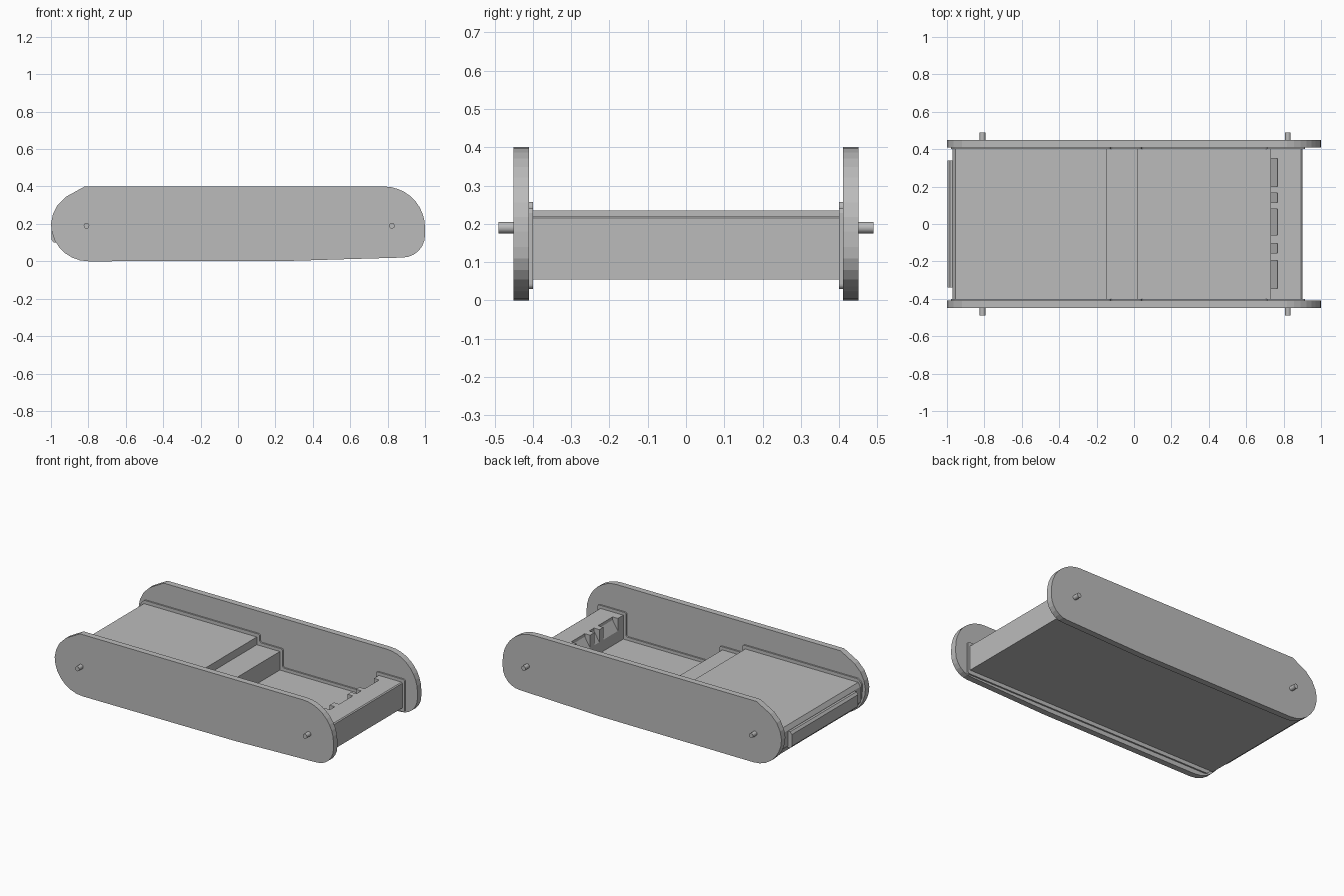
import bpy, bmesh, math

cube = bpy.data.objects.get("Cube")
if cube:
    bpy.data.objects.remove(cube, do_unlink=True)

grey = bpy.data.materials.new("plain grey")
grey.use_nodes = True
grey.diffuse_color = (0.5, 0.5, 0.5, 1)
grey.node_tree.nodes["Principled BSDF"].inputs["Base Color"].default_value = (0.5, 0.5, 0.5, 1)


def prism(name, profile, y0, y1, bevel=0):
    """Extrude an x-z outline from y0 to y1, optionally rounding its corners."""
    bm = bmesh.new()
    face = bm.faces.new([bm.verts.new((x, y0, z)) for x, z in profile])
    moved = bmesh.ops.extrude_face_region(bm, geom=[face])["geom"]
    for v in moved:
        if isinstance(v, bmesh.types.BMVert):
            v.co.y = y1
    if bevel:
        edges = [e for e in bm.edges if abs(e.verts[0].co.y - e.verts[1].co.y) > 1e-4]
        bmesh.ops.bevel(bm, geom=edges, offset=bevel, segments=3, profile=0.5, affect='EDGES')
    bmesh.ops.recalc_face_normals(bm, faces=bm.faces)
    mesh = bpy.data.meshes.new(name)
    bm.to_mesh(mesh)
    bm.free()
    mesh.materials.append(grey)
    ob = bpy.data.objects.new(name, mesh)
    bpy.context.collection.objects.link(ob)
    return ob


def arc(cx, cz, rx, rz, a0, a1, n):
    angles = [math.radians(a0 + (a1 - a0) * i / n) for i in range(n + 1)]
    return [(cx + rx * math.cos(a), cz + rz * math.sin(a)) for a in angles]


# Outlines of the side plates, raised rims and inner tray
plate = ([(-0.82, 0.4), (-0.92, 0.345), (-0.965, 0.3), (-0.99, 0.25)]
         + arc(-0.8, 0.2, 0.2, 0.2, 180, 270, 7)
         + [(0.3, 0.003), (0.6, 0.012)]
         + arc(0.88, 0.14, 0.12, 0.12, 270, 360, 6)
         + arc(0.78, 0.18, 0.22, 0.22, 0, 90, 9))
rim = [(-0.89, 0.03), (0.915, 0.03), (0.915, 0.24), (0.71, 0.24), (0.71, 0.085),
       (0.04, 0.085), (0.04, 0.205), (-0.125, 0.205), (-0.125, 0.257),
       (-0.955, 0.257), (-0.98, 0.23), (-0.975, 0.13)]
tray_shape = [(-0.93, 0.055), (0.9, 0.055), (0.9, 0.215), (0.893, 0.22), (0.73, 0.22),
              (0.73, 0.065), (0.02, 0.065), (0.02, 0.185), (-0.145, 0.185),
              (-0.145, 0.235), (-0.955, 0.235), (-0.97, 0.21), (-0.97, 0.11)]

tray = prism("tray", tray_shape, -0.402, 0.402)

# Sloped notches in the inner edge of the end wall
for y, w in ((-0.27, 0.15), (-0.13, 0.05), (0.01, 0.14), (0.14, 0.05), (0.275, 0.15)):
    wedge = [(0.7, 0.25), (0.768, 0.25), (0.768, 0.2), (0.725, 0.13), (0.7, 0.13)]
    cutter = prism("notch_cutter", wedge, y - w / 2, y + w / 2)
    cutter.hide_render = True
    mod = tray.modifiers.new("notch", 'BOOLEAN')
    mod.operation = 'DIFFERENCE'
    mod.object = cutter
    bpy.context.view_layer.objects.active = tray
    bpy.ops.object.modifier_apply(modifier=mod.name)
    bpy.data.objects.remove(cutter, do_unlink=True)

# Bumper strip on the closed end
bumper = [(-0.96, 0.1), (-0.985, 0.1), (-0.997, 0.115), (-0.997, 0.19), (-0.985, 0.205), (-0.96, 0.205)]
prism("end_bumper", bumper, -0.34, 0.34)

# Mirrored side plates, rims and axle pins
for side, s in (("left", 1), ("right", -1)):
    label = "back" if s > 0 else "front"
    prism(label + "_side_plate", plate, s * 0.41, s * 0.45)
    prism(label + "_rim", rim, s * 0.4, s * 0.412, bevel=0.012)
    for end, x in (("left", 0.823), ("right", -0.81)):
        pin = prism(f"{label}_{end}_pin", arc(x, 0.19, 0.015, 0.015, 0, 337.5, 15),
                    s * 0.44, s * 0.49)
        bpy.ops.object.select_all(action='DESELECT')
        pin.select_set(True)
        bpy.context.view_layer.objects.active = pin
        bpy.ops.object.shade_smooth_by_angle()
